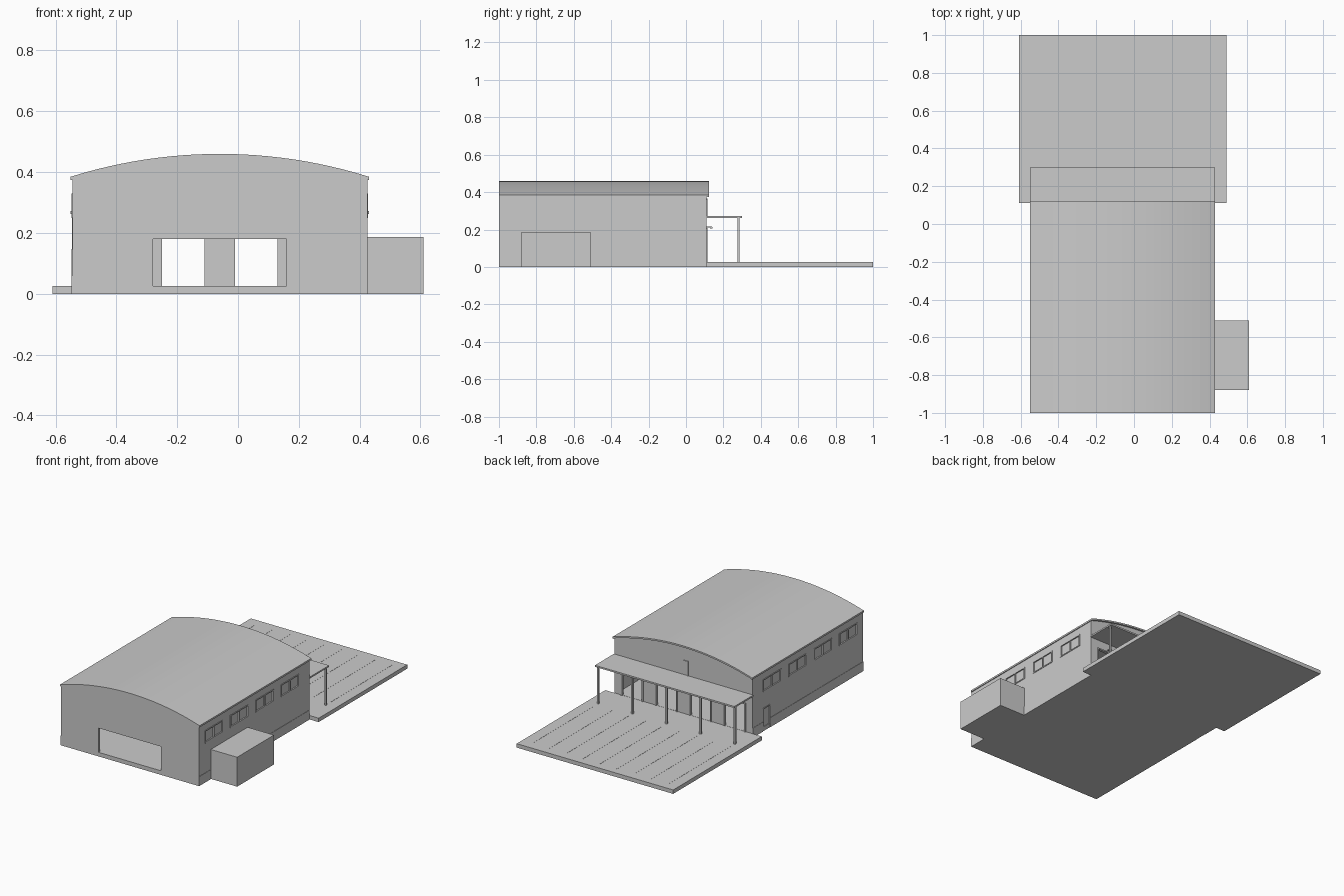
import bpy, bmesh, math

cube = bpy.data.objects.get("Cube")
if cube:
    bpy.data.objects.remove(cube, do_unlink=True)

grey = bpy.data.materials.new("plain grey")
grey.use_nodes = True
colour = (0.6, 0.6, 0.6, 1)
grey.diffuse_color = colour
grey.node_tree.nodes["Principled BSDF"].inputs["Base Color"].default_value = colour

# Main dimensions
LEFT, RIGHT, FRONT, BACK = -0.545, 0.425, -1.0, 0.11
MID = (LEFT + RIGHT) / 2
EAVE, RIDGE, FLOOR, WALL = 0.385, 0.46, 0.025, 0.012
HALF = 0.49
RADIUS = (HALF ** 2 + (RIDGE - EAVE) ** 2) / (2 * (RIDGE - EAVE))
SEGMENTS = 24


def arc_height(x):
    return RIDGE - RADIUS + math.sqrt(RADIUS ** 2 - (x - MID) ** 2)


def arc(x0, x1, drop):
    xs = [x0 + (x1 - x0) * i / SEGMENTS for i in range(SEGMENTS + 1)]
    return [(x, arc_height(x) - drop) for x in xs]


def finish(name, bm):
    bmesh.ops.recalc_face_normals(bm, faces=bm.faces)
    mesh = bpy.data.meshes.new(name)
    bm.to_mesh(mesh)
    bm.free()
    mesh.materials.append(grey)
    obj = bpy.data.objects.new(name, mesh)
    bpy.context.collection.objects.link(obj)
    return obj


def add_box(bm, x, y, z):
    made = bmesh.ops.create_cube(bm, size=1)["verts"]
    for v in made:
        for axis, (a, b) in enumerate((x, y, z)):
            v.co[axis] = (a + b) / 2 + v.co[axis] * (b - a)


def boxes(name, parts):
    bm = bmesh.new()
    for part in parts:
        add_box(bm, *part)
    return finish(name, bm)


def prism(name, outline, y0, y1):
    bm = bmesh.new()
    face = bm.faces.new([bm.verts.new((x, y0, z)) for x, z in outline])
    out = bmesh.ops.extrude_face_region(bm, geom=[face])["geom"]
    for v in out:
        if isinstance(v, bmesh.types.BMVert):
            v.co.y = y1
    return finish(name, bm)


def cut(obj, cutter):
    mod = obj.modifiers.new("cut", "BOOLEAN")
    mod.operation = "DIFFERENCE"
    mod.solver = "EXACT"
    mod.object = cutter
    bpy.context.view_layer.objects.active = obj
    bpy.ops.object.modifier_apply(modifier=mod.name)
    bpy.data.objects.remove(cutter, do_unlink=True)


# Hall walls: a closed block hollowed out, then cut for openings
hall = prism("hall_walls", [(LEFT, 0)] + arc(LEFT, RIGHT, 0.008) + [(RIGHT, 0)], FRONT, BACK)
inner_l, inner_r = LEFT + WALL, RIGHT - WALL
room = prism("room_cutter", [(inner_l, FLOOR)] + arc(inner_l, inner_r, -0.05) + [(inner_r, FLOOR)],
             FRONT + WALL, BACK - WALL)
cut(hall, room)

DOOR_W, DOOR_TOP = 0.14, 0.2
dock_x = [MID + (i - 1.5) * 0.24 for i in range(4)]
window_y = [-0.85 + i * 0.255 for i in range(4)]
WIN_W, WIN_LOW, WIN_TOP = 0.18, 0.25, 0.33
SIDE_DOOR = (-0.06, 0.0)

openings = [((-0.28, 0.16), (FRONT - 0.1, FRONT + 0.1), (FLOOR + 0.001, 0.18))]
for x in dock_x:
    openings.append(((x - DOOR_W / 2, x + DOOR_W / 2), (BACK - 0.05, BACK + 0.1),
                     (FLOOR + 0.001, DOOR_TOP)))
for wall_x in (LEFT, RIGHT):
    for y in window_y:
        openings.append(((wall_x - 0.05, wall_x + 0.05), (y - WIN_W / 2, y + WIN_W / 2),
                         (WIN_LOW, WIN_TOP)))
openings.append(((LEFT - 0.05, LEFT + 0.05), SIDE_DOOR, (FLOOR + 0.001, 0.14)))
cut(hall, boxes("opening_cutter", openings))

# Curved roof shell
roof_l, roof_r = MID - HALF, MID + HALF
prism("curved_roof", arc(roof_l, roof_r, 0) + arc(roof_l, roof_r, 0.01)[::-1], FRONT, 0.122)
fascia = [((x, x + 0.008), (FRONT, 0.122), (0.374, 0.384)) for x in (roof_l, roof_r - 0.008)]
boxes("eave_trim", fascia)

# Side windows: recessed glass with a frame and centre bar
glass, frames = [], []
BAR = 0.007
for wall_x, side in ((LEFT, -1), (RIGHT, 1)):
    depth = sorted((wall_x - side * WALL, wall_x + side * 0.003))
    pane = sorted((wall_x - side * 0.009, wall_x - side * 0.005))
    for y in window_y:
        a, b = y - WIN_W / 2, y + WIN_W / 2
        glass.append((pane, (a, b), (WIN_LOW, WIN_TOP)))
        for bar_y in (a, y - BAR / 2, b - BAR):
            frames.append((depth, (bar_y, bar_y + BAR), (WIN_LOW, WIN_TOP)))
        for bar_z in (WIN_LOW, WIN_TOP - BAR):
            frames.append((depth, (a, b), (bar_z, bar_z + BAR)))
boxes("window_glass", glass)
boxes("window_frames", frames)

# Side door with frame
da, db = SIDE_DOOR
boxes("side_door", [((LEFT + 0.004, LEFT + 0.009), SIDE_DOOR, (FLOOR, 0.14))])
side_x = (LEFT - 0.003, LEFT + 0.006)
boxes("side_door_frame", [
    (side_x, (da - BAR, da), (FLOOR, 0.147)),
    (side_x, (db, db + BAR), (FLOOR, 0.147)),
    (side_x, (da, db), (0.14, 0.147))])

# Low plinth along the side walls
PLINTH = 0.06
boxes("plinth", [
    ((LEFT - 0.002, LEFT + 0.004), (FRONT, da - BAR), (0, PLINTH)),
    ((LEFT - 0.002, LEFT + 0.004), (db + BAR, BACK), (0, PLINTH)),
    ((RIGHT - 0.004, RIGHT + 0.002), (FRONT, BACK), (0, PLINTH))])

# Loading doorway frames and lamps
dock_frames, lamps = [], []
frame_y = (BACK - 0.004, BACK + 0.006)
for x in dock_x:
    a, b = x - DOOR_W / 2, x + DOOR_W / 2
    dock_frames += [((a - 0.008, a), frame_y, (FLOOR, DOOR_TOP)),
                    ((b, b + 0.008), frame_y, (FLOOR, DOOR_TOP)),
                    ((a - 0.008, b + 0.008), frame_y, (DOOR_TOP, DOOR_TOP + 0.008))]
    lamps += [((x - 0.004, x + 0.004), (BACK, 0.14), (0.212, 0.217)),
              ((x - 0.008, x + 0.008), (0.128, 0.142), (0.206, 0.213))]
boxes("dock_door_frames", dock_frames)
boxes("dock_lamps", lamps)

# Pipe on the back gable
boxes("gable_pipe", [((-0.094, -0.089), (BACK, BACK + 0.005), (0.27, 0.365)),
                     ((-0.094, -0.06), (BACK, BACK + 0.005), (0.36, 0.365))])

# Canopy with five posts
boxes("canopy", [((roof_l, roof_r), (BACK, 0.3), (0.262, 0.272))])
posts = [MID + (i - 2) * 0.24 for i in range(5)]
boxes("canopy_posts", [((x - 0.006, x + 0.006), (0.275, 0.287), (FLOOR, 0.262)) for x in posts])

# Yard slab with thin bay lines
boxes("yard_slab", [((-0.61, 0.49), (BACK, 1.0), (0, FLOOR))])
lines = [((x - 0.002, x + 0.002), (0.32, 0.95), (FLOOR, FLOOR + 0.0008))
         for x in [MID + (i - 4) * 0.12 for i in range(9)]]
boxes("yard_lines", lines)

# Side annex
boxes("annex", [((RIGHT, 0.61), (-0.88, -0.51), (0, 0.187))])
